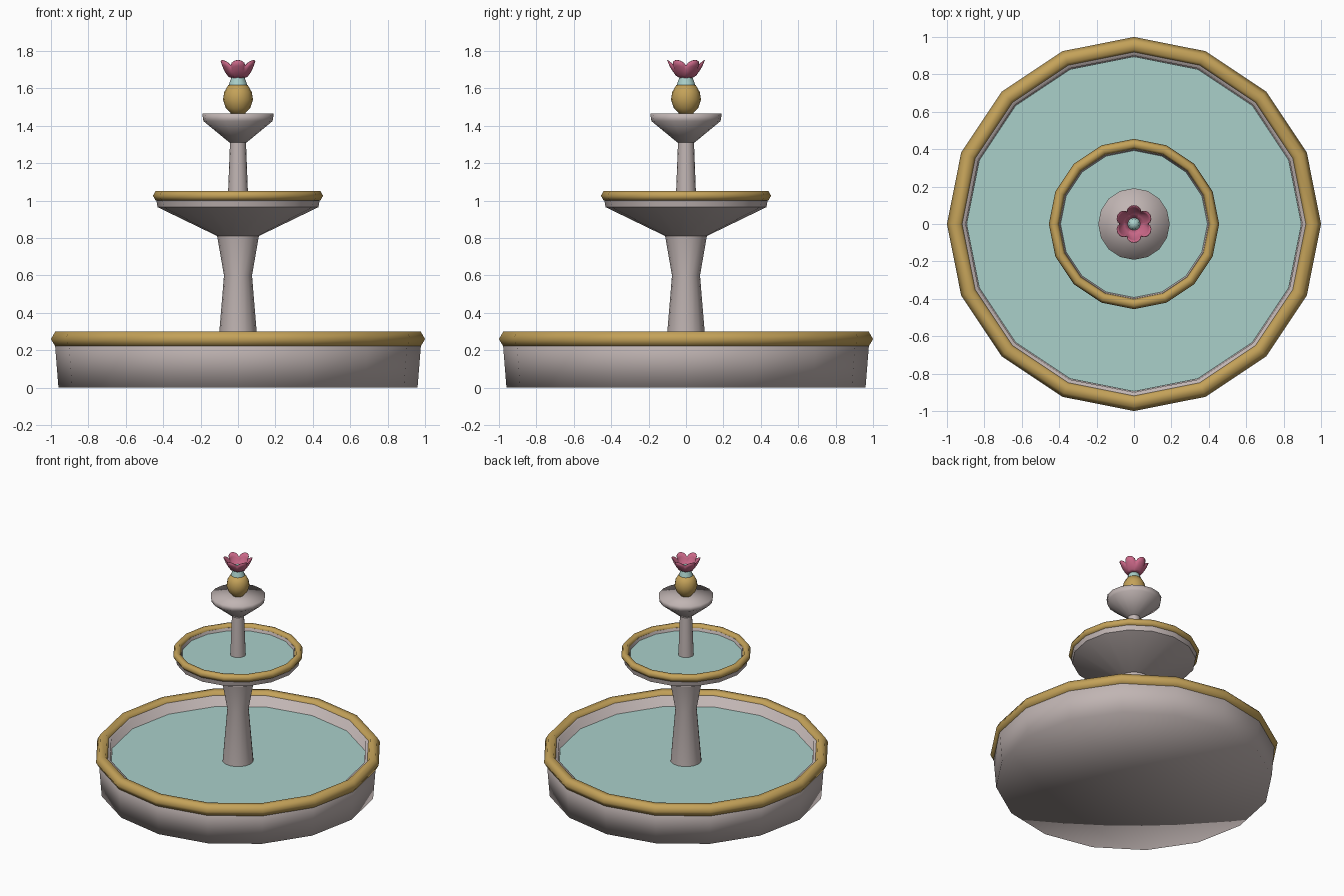
import bpy, bmesh, math

if "Cube" in bpy.data.objects:
    bpy.data.objects.remove(bpy.data.objects["Cube"])


def material(name, rgb):
    m = bpy.data.materials.new(name)
    m.diffuse_color = (*rgb, 1)
    m.use_nodes = True
    m.node_tree.nodes["Principled BSDF"].inputs["Base Color"].default_value = m.diffuse_color
    return m


STONE = material("stone", (0.53, 0.46, 0.45))
GOLD = material("gold", (0.55, 0.36, 0.10))
WATER = material("water", (0.40, 0.63, 0.59))
PINK = material("pink", (0.60, 0.14, 0.25))


def finish(bm, name, mat, angle):
    bmesh.ops.recalc_face_normals(bm, faces=bm.faces)
    me = bpy.data.meshes.new(name)
    bm.to_mesh(me)
    bm.free()
    me.materials.append(mat)
    ob = bpy.data.objects.new(name, me)
    bpy.context.collection.objects.link(ob)
    bpy.ops.object.select_all(action='DESELECT')
    ob.select_set(True)
    bpy.context.view_layer.objects.active = ob
    bpy.ops.object.shade_smooth_by_angle(angle=math.radians(angle))
    return ob


def lathe(name, profile, mat, sides=16, angle=35, closed=False):
    """Turn (radius, z) points round the z axis; radius 0 gives a pole."""
    bm = bmesh.new()
    rings = []
    for r, z in profile:
        if r == 0:
            rings.append([bm.verts.new((0, 0, z))] * sides)
        else:
            rings.append([bm.verts.new((r * math.cos(i * math.tau / sides),
                                        r * math.sin(i * math.tau / sides), z))
                          for i in range(sides)])
    pairs = list(zip(rings, rings[1:]))
    if closed:
        pairs.append((rings[-1], rings[0]))
    for a, b in pairs:
        for i in range(sides):
            j = (i + 1) % sides
            bm.faces.new(list(dict.fromkeys((a[i], a[j], b[j], b[i]))))
    return finish(bm, name, mat, angle)


def rim(name, major, minor, z):
    """Six-sided moulding ring."""
    pts = [(major + minor * math.cos(k * math.pi / 3),
            z + minor * math.sin(k * math.pi / 3)) for k in range(6)]
    return lathe(name, pts, GOLD, closed=True, angle=65)


# lower basin
lathe("lower_basin", [(0, 0), (0.96, 0), (0.98, 0.25), (0.95, 0.275), (0.90, 0.275),
                      (0.89, 0.06), (0, 0.06)], STONE, angle=100)
rim("lower_rim", 0.955, 0.045, 0.26)
lathe("lower_water", [(0, 0.2), (0.895, 0.2)], WATER)

# lower column and middle bowl
lathe("lower_column", [(0.115, 0.06), (0.108, 0.2), (0.075, 0.6), (0.115, 0.83)], STONE)
lathe("middle_bowl", [(0, 0.81), (0.11, 0.81), (0.43, 0.965), (0.44, 1.02), (0.40, 1.03),
                      (0.385, 0.99), (0, 0.93)], STONE, angle=50)
rim("middle_rim", 0.427, 0.028, 1.026)
lathe("middle_water", [(0, 1.01), (0.395, 1.01)], WATER)

# upper column and small top bowl
lathe("upper_column", [(0.056, 0.95), (0.054, 1.02), (0.042, 1.33)], STONE)
lathe("top_bowl", [(0, 1.31), (0.045, 1.31), (0.185, 1.425), (0.191, 1.465), (0, 1.465)],
      STONE, angle=100)

# finial: gold bulb and water bud
lathe("finial_bulb", [(0, 1.455), (0.035, 1.463), (0.065, 1.495), (0.08, 1.54),
                      (0.074, 1.58), (0.052, 1.618), (0, 1.625)], GOLD, angle=60)
lathe("water_bud", [(0.052, 1.60), (0.046, 1.63), (0.034, 1.66), (0.028, 1.69), (0, 1.705)],
      WATER, sides=12, angle=60)

# flower: cup of six scalloped petals
bm = bmesh.new()
PETALS, STEPS = 6, 8
n = PETALS * STEPS
levels = [(0.028, 1.658, 0.0), (0.052, 1.672, 0.06), (0.072, 1.70, 0.12), (0.085, 1.722, 0.2)]
rings = []
for r, z, scallop in levels + [(0.097, 1.752, 0.25)]:
    ring = []
    for i in range(n):
        a = i * math.tau / n + math.pi / 2
        dip = 1 - abs(math.cos(PETALS * (a - math.pi / 2) / 2)) ** 0.7
        rr = r * (1 - scallop * dip)
        ring.append(bm.verts.new((rr * math.cos(a), rr * math.sin(a), z - 0.12 * scallop * dip)))
    rings.append(ring)
for a, b in zip(rings, rings[1:]):
    for i in range(n):
        j = (i + 1) % n
        bm.faces.new((a[i], a[j], b[j], b[i]))
flower = finish(bm, "flower", PINK, 35)
shell = flower.modifiers.new("thickness", 'SOLIDIFY')
shell.thickness = 0.004
